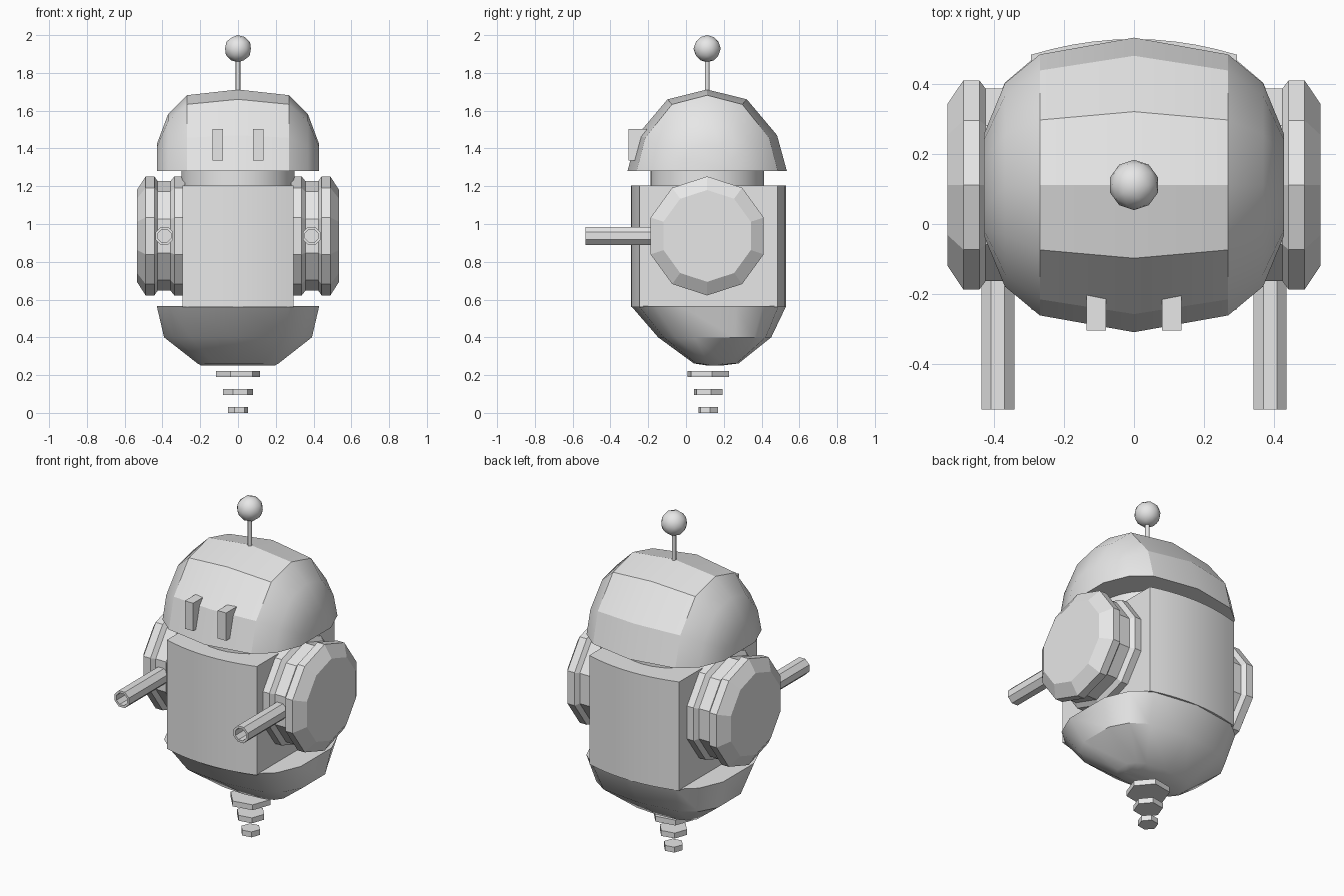
import bpy, bmesh, math
from mathutils import Matrix, Vector

if "Cube" in bpy.data.objects:
    bpy.data.objects.remove(bpy.data.objects["Cube"])

CY = 0.112   # shared centre line in y
grey = bpy.data.materials.new("plain_grey")
grey.use_nodes = True
grey.diffuse_color = (0.8, 0.8, 0.8, 1)
grey.node_tree.nodes["Principled BSDF"].inputs["Base Color"].default_value = (0.8, 0.8, 0.8, 1)


def finish(name, bm, angle=None):
    """Turn a bmesh into a named object, optionally smooth below an angle."""
    bmesh.ops.recalc_face_normals(bm, faces=bm.faces)
    me = bpy.data.meshes.new(name)
    bm.to_mesh(me)
    bm.free()
    me.materials.append(grey)
    ob = bpy.data.objects.new(name, me)
    bpy.context.collection.objects.link(ob)
    if angle:
        bpy.ops.object.select_all(action='DESELECT')
        ob.select_set(True)
        bpy.context.view_layer.objects.active = ob
        bpy.ops.object.shade_smooth_by_angle(angle=math.radians(angle))
    return ob


def loft(name, rings, closed=True, angle=None, caps=True):
    """Skin a list of equally long point rings."""
    bm = bmesh.new()
    vs = [[bm.verts.new(p) for p in r] for r in rings]
    n = len(vs[0])
    for a, b in zip(vs, vs[1:]):
        for i in range(n if closed else n - 1):
            j = (i + 1) % n
            bm.faces.new((a[i], a[j], b[j], b[i]))
    if caps:
        bm.faces.new(vs[0])
        bm.faces.new(vs[-1])
    return finish(name, bm, angle)


def lathe(name, profile, sides, centre, axis='Z', turn=0, angle=None):
    """Turn (distance, radius) pairs about an axis through centre."""
    rings = []
    for d, r in profile:
        ring = []
        for i in range(sides):
            t = math.radians(turn) + math.tau * i / sides
            u, v = r * math.cos(t), r * math.sin(t)
            p = {'X': (d, v, u), 'Y': (u, d, v), 'Z': (u, v, d)}[axis]
            ring.append(Vector(centre) + Vector(p))
        rings.append(ring)
    return loft(name, rings, angle=angle)


# Head: faceted arch swept sideways, narrowing to rounded cheeks
arch = [(-0.422, 0), (-0.37, 0.19), (-0.21, 0.38), (0, 0.432),
        (0.21, 0.38), (0.37, 0.19), (0.422, 0)]
half = [(0.27, 0.886, 0.93), (0.37, 0.69, 0.70), (0.43, 0.345, 0.33)]
stations = [(-x, a, b) for x, a, b in reversed(half)] + [(0, 1, 1)] + half
head = loft("head", [[(x, CY + y * a, 1.28 + z * b) for y, z in arch]
                     for x, a, b in stations], angle=23)
# keep the cheeks smooth except along their lower rim
for e in head.data.edges:
    p, q = (head.data.vertices[i].co for i in e.vertices)
    if abs(p.x + q.x) > 0.56 and max(p.z, q.z) > 1.29:
        e.use_edge_sharp = False

# Eyes
for side, s in (("right", -1), ("left", 1)):
    bm = bmesh.new()
    bmesh.ops.create_cube(bm, size=1, matrix=Matrix.Translation((s * 0.108, -0.23, 1.42))
                          @ Matrix.Diagonal((0.055, 0.15, 0.165, 1)))
    finish(side + "_eye", bm)

# Neck
lathe("neck", [(1.19, 0.3), (1.29, 0.3)], 32, (0, CY, 0), angle=30)

# Torso: straight sides, gently bowed front and back
bow = [(-0.295 + 0.059 * i) for i in range(11)]
front = [(x, -0.29 + 0.045 * (x / 0.295) ** 2) for x in bow]
back = [(x, 0.53 - 0.045 * (x / 0.295) ** 2) for x in reversed(bow)]
loft("torso", [[(x, y, z) for x, y in front + back] for z in (0.56, 1.205)], angle=30)

# Lower bowl: rounded outline shrinking in steps toward the base
right_half = [(0, -0.41), (0.27, -0.37), (0.37, -0.285), (0.43, -0.145),
              (0.43, 0.145), (0.37, 0.285), (0.27, 0.37), (0, 0.41)]
outline = right_half + [(-x, y) for x, y in reversed(right_half[1:-1])]
steps = [(0.565, 1, 1, 0.12), (0.40, 0.91, 0.73, 0.152), (0.262, 0.5, 0.29, 0.16)]
loft("lower_bowl", [[(x * a, c + y * b, z) for x, y in outline]
                    for z, a, b, c in steps]
     + [[(x * 0.45, 0.15 + y * 0.08, 0.25) for x, y in outline]], angle=32)

# Shoulder drums with a groove, and the hollow arm tube set in it
drum = [(0.28, 0.315), (0.337, 0.315), (0.357, 0.29), (0.425, 0.29),
        (0.443, 0.315), (0.489, 0.315), (0.535, 0.243)]
tube = [(-0.05, 0.051), (-0.532, 0.051), (-0.532, 0.037), (-0.40, 0.037)]
for side, s in (("right", -1), ("left", 1)):
    lathe(side + "_shoulder", [(s * d, r) for d, r in drum], 10, (0, CY, 0.937), 'X')
    lathe(side + "_arm_tube", tube, 8, (s * 0.39, 0, 0.937), 'Y', turn=22.5)

# Antenna
lathe("antenna_rod", [(1.69, 0.012), (1.88, 0.012)], 10, (0, CY, 0), angle=40)
bm = bmesh.new()
bmesh.ops.create_icosphere(bm, subdivisions=2, radius=0.072,
                           matrix=Matrix.Translation((0, CY, 1.928)))
finish("antenna_ball", bm, 60)

# Floating hover plates
for i, (z, r) in enumerate([(0.19, 0.118), (0.095, 0.08), (0.0, 0.055)]):
    lathe(f"hover_plate_{i + 1}", [(z, r), (z + 0.032, r)], 6, (0, 0.118, 0), turn=10)
